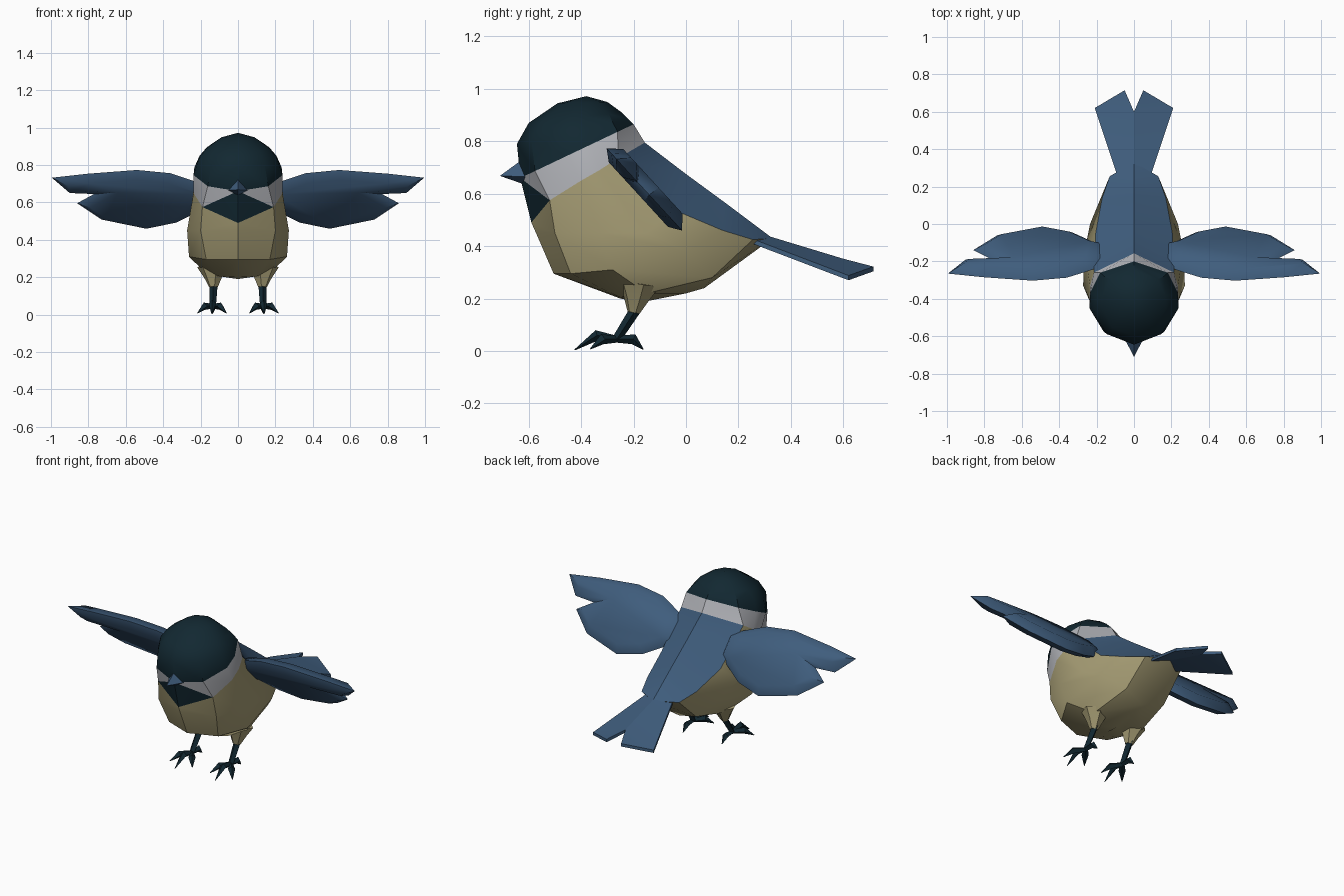
import bpy, bmesh, math
from mathutils import Vector

if "Cube" in bpy.data.objects:
    bpy.data.objects.remove(bpy.data.objects["Cube"])


def material(name, rgb):
    m = bpy.data.materials.new(name)
    m.diffuse_color = (*rgb, 1)
    m.use_nodes = True
    m.node_tree.nodes["Principled BSDF"].inputs["Base Color"].default_value = m.diffuse_color
    return m


NAVY = material("dark navy", (0.006, 0.021, 0.031))
BLUE = material("feather blue", (0.05, 0.11, 0.205))
CREAM = material("belly cream", (0.38, 0.335, 0.175))
WHITE = material("cheek white", (0.44, 0.45, 0.48))


def finish(bm, name, mats, angle=35, mirror=True):
    """Mirror across x, fix normals, make the object and smooth it."""
    if mirror:
        bmesh.ops.mirror(bm, geom=bm.verts[:] + bm.edges[:] + bm.faces[:],
                         axis='X', merge_dist=0.0005)
    bmesh.ops.recalc_face_normals(bm, faces=bm.faces[:])
    me = bpy.data.meshes.new(name)
    bm.to_mesh(me)
    bm.free()
    for m in mats:
        me.materials.append(m)
    ob = bpy.data.objects.new(name, me)
    bpy.context.collection.objects.link(ob)
    bpy.ops.object.select_all(action='DESELECT')
    ob.select_set(True)
    bpy.context.view_layer.objects.active = ob
    bpy.ops.object.shade_smooth_by_angle(angle=math.radians(angle))
    return ob


# Body and head: half rings from the crown down to the belly line
SHAPE = [(0, 0), (.13, .68), (.42, 1), (.62, .98), (.86, .76), (1, 0)]


def head_ring(fy, fz, by, bz, w):
    return [(w * s, fy + (by - fy) * t, fz + (bz - fz) * t) for t, s in SHAPE]


rings = [
    head_ring(-.38, .972, -.38, .972, 0),
    head_ring(-.49, .945, -.30, .95, .09),
    head_ring(-.60, .87, -.245, .91, .17),
    head_ring(-.645, .79, -.22, .885, .21),
    head_ring(-.632, .66, -.20, .865, .238),
    [(0, -.59, .49), (.19, -.52, .575), (.238, -.40, .65),
     (.235, -.33, .69), (.215, -.26, .735), (0, -.157, .795)],
    [(0, -.572, .45), (.20, -.50, .45), (.272, -.33, .45),
     (.265, -.15, .45), (.205, -.05, .54), (0, 0, .675)],
    [(0, -.505, .295), (.17, -.44, .295), (.262, -.28, .31),
     (.235, 0, .38), (.17, .14, .46), (0, .15, .565)],
    [(0, -.25, .20), (.10, -.25, .205), (.17, -.15, .22),
     (.14, .10, .28), (.13, .255, .425), (0, .25, .49)],
    [(0, -.20, .19), (0, -.15, .19), (0, 0, .22),
     (0, .07, .24), (0, .33, .43), (0, .33, .43)],
]
CAP_EDGE = 4
bm = bmesh.new()
cache = {}


def vert(p):
    key = tuple(round(c, 4) for c in p)
    if key not in cache:
        cache[key] = bm.verts.new(key)
    return cache[key]


def face(points, mat):
    vs = list(dict.fromkeys(vert(p) for p in points))
    if len(vs) > 2:
        bm.faces.new(vs).material_index = mat


for i in range(len(rings) - 1):
    for j in range(5):
        a, b = rings[i][j], rings[i][j + 1]
        d, c = rings[i + 1][j], rings[i + 1][j + 1]
        if i == CAP_EDGE and j == 0:      # bib under the beak, cheek beside it
            face((a, c, d), 0)
            face((a, b, c), 3)
        elif i < CAP_EDGE:
            face((a, b, c, d), 0)
        elif i == CAP_EDGE:
            face((a, b, c, d), 3)
        else:                             # blue back, cream belly
            face((a, b, c, d), 1 if j == 4 else 2)
finish(bm, "body", [NAVY, BLUE, CREAM, WHITE])

# Beak: short four-sided spike
bm = bmesh.new()
tip = bm.verts.new((0, -.71, .668))
base = [bm.verts.new(p) for p in
        ((0, -.625, .73), (.055, -.605, .665), (0, -.615, .635), (-.055, -.605, .665))]
for k in range(4):
    bm.faces.new((tip, base[k], base[(k + 1) % 4]))
bm.faces.new(base)
finish(bm, "beak", [BLUE], 30, mirror=False)

# Wings: notched outline on a sloping plane, swollen on both sides
OUTLINE = [(.15, -.22), (.24, -.25), (.36, -.287), (.54, -.303), (.80, -.285),
           (.995, -.265), (.90, -.19), (.77, -.185), (.86, -.14), (.73, -.06),
           (.49, -.015), (.33, -.045), (.22, -.095), (.15, -.11)]
bm = bmesh.new()
edge = [bm.verts.new((x, y, .77 - (y + .30) * 1.09)) for x, y in OUTLINE]
upper = bm.faces.new(edge)
# the lower face shares the same rim
lower_rim = [bm.verts.new(v.co) for v in edge]
lower = bm.faces.new(lower_rim[::-1])
bm.normal_update()
for f in (upper, lower):
    bulge = .045 if f.normal.z > 0 else .03
    bmesh.ops.inset_individual(bm, faces=[f], thickness=.045, depth=bulge,
                               use_even_offset=True)
bmesh.ops.remove_doubles(bm, verts=bm.verts[:], dist=.0005)
finish(bm, "wings", [BLUE], 50)

# Tail: roof-shaped fan with a notch
TAIL = [(0, .26, .455), (.09, .26, .425), (.21, .62, .288),
        (.05, .715, .322), (0, .60, .352)]
bm = bmesh.new()
top = [bm.verts.new(p) for p in TAIL]
bot = [bm.verts.new(Vector(p) - Vector((0, 0, .018))) for p in TAIL]
for layer in (top, bot):
    bm.faces.new((layer[0], layer[1], layer[2], layer[4]))
    bm.faces.new((layer[4], layer[2], layer[3]))
for k in range(4):
    bm.faces.new((top[k], top[k + 1], bot[k + 1], bot[k]))
finish(bm, "tail", [BLUE], 30)


def tube(bm, path, sides=4):
    """Tapered tube through (point, radius) pairs."""
    pts = [Vector(p) for p, r in path]
    loops = []
    for k, (p, r) in enumerate(path):
        d = pts[min(k + 1, len(pts) - 1)] - pts[max(k - 1, 0)]
        q = d.to_track_quat('Z', 'X')
        loops.append([bm.verts.new(pts[k] + q @ Vector(
            (r * math.cos(math.tau * s / sides), r * math.sin(math.tau * s / sides), 0)))
            for s in range(sides)])
    for a, b in zip(loops, loops[1:]):
        for s in range(sides):
            t = (s + 1) % sides
            bm.faces.new((a[s], a[t], b[t], b[s]))
    bm.faces.new(loops[0])
    bm.faces.new(loops[-1])


# Thighs: cream stubs under the belly
bm = bmesh.new()
tube(bm, [((.135, -.18, .26), .085), ((.132, -.19, .20), .05),
          ((.13, -.20, .147), .024)], 6)
finish(bm, "thighs", [CREAM])

# Legs and feet: thin shank, three front toes and a hind toe
bm = bmesh.new()
ankle = (.135, -.265, .045)
tube(bm, [((.13, -.185, .17), .022), (ankle, .017)])
for knuckle, claw in (((.137, -.34, .06), (.14, -.425, .004)),
                      ((.18, -.32, .045), (.217, -.365, .008)),
                      ((.095, -.32, .045), (.062, -.365, .008)),
                      ((.135, -.20, .045), (.135, -.163, .006))):
    tube(bm, [(ankle, .013), (knuckle, .02), (claw, .002)])
finish(bm, "legs", [NAVY], 30)
